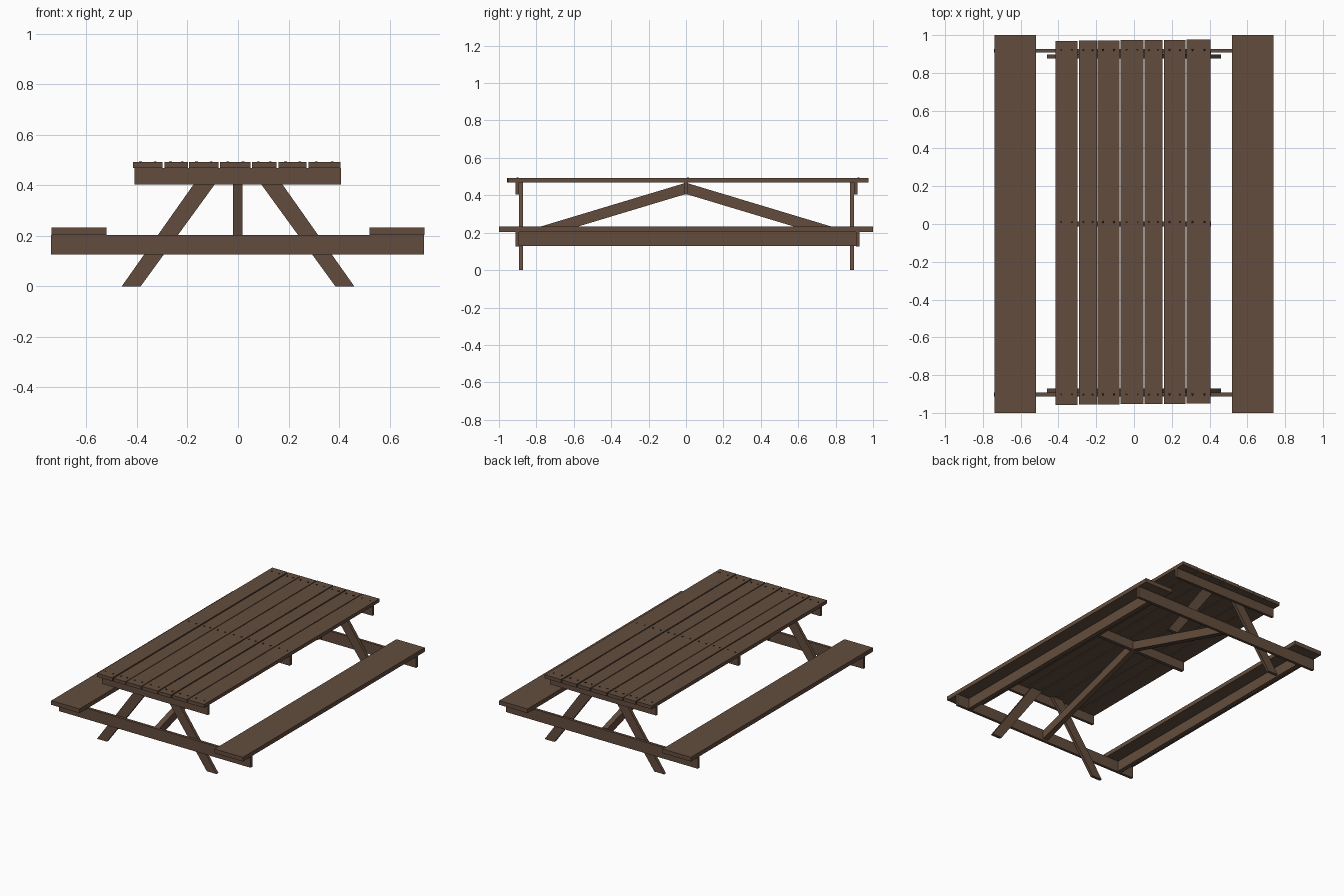
import bpy, bmesh

if "Cube" in bpy.data.objects:
    bpy.data.objects.remove(bpy.data.objects["Cube"])


def material(name, rgb):
    m = bpy.data.materials.new(name)
    m.diffuse_color = (*rgb, 1)
    m.use_nodes = True
    m.node_tree.nodes["Principled BSDF"].inputs["Base Color"].default_value = m.diffuse_color
    return m


WOOD = material("brown wood", (0.125, 0.073, 0.047))
NAIL = material("dark nail", (0.02, 0.015, 0.012))


def finish(name, bm, mat):
    bmesh.ops.recalc_face_normals(bm, faces=bm.faces)
    me = bpy.data.meshes.new(name)
    bm.to_mesh(me)
    bm.free()
    me.materials.append(mat)
    ob = bpy.data.objects.new(name, me)
    bpy.context.collection.objects.link(ob)
    return ob


def prism(name, pts, axis, lo, hi):
    """Extrude a 2D outline along an axis ('x': pts are y,z; 'y': pts are x,z)."""
    bm = bmesh.new()
    co = (lambda p, t: (t, p[0], p[1])) if axis == 'x' else (lambda p, t: (p[0], t, p[1]))
    a = [bm.verts.new(co(p, lo)) for p in pts]
    b = [bm.verts.new(co(p, hi)) for p in pts]
    bm.faces.new(a)
    bm.faces.new(b[::-1])
    n = len(pts)
    for i in range(n):
        bm.faces.new((a[i], b[i], b[(i + 1) % n], a[(i + 1) % n]))
    return finish(name, bm, WOOD)


def box(name, x0, x1, y0, y1, z0, z1):
    return prism(name, [(x0, z0), (x1, z0), (x1, z1), (x0, z1)], 'y', y0, y1)


# table top planks, slightly uneven in width, length and height
planks = [(-0.415, -0.298), (-0.290, -0.197), (-0.193, -0.077), (-0.071, 0.050),
          (0.056, 0.152), (0.160, 0.272), (0.278, 0.405)]
nails = bmesh.new()
for i, (x0, x1) in enumerate(planks):
    shift = 0.001 * i
    top = 0.491 if i % 3 else 0.492
    box("top_plank", x0, x1, -0.957 + shift, 0.970 + shift, 0.468, top)
    # two nails per plank over each cleat
    for y in (-0.902, 0.010, 0.922):
        for f in (0.25, 0.75):
            r = bmesh.ops.create_cone(nails, cap_ends=True, segments=8,
                                      radius1=0.006, radius2=0.005, depth=0.006)
            bmesh.ops.translate(nails, verts=r["verts"],
                                vec=(x0 + (x1 - x0) * f, y, 0.4915))
finish("nail_heads", nails, NAIL)

# cleats under the top
for y0, y1 in ((-0.911, -0.893), (-0.012, 0.012), (0.898, 0.916)):
    box("top_cleat", -0.41, 0.407, y0, y1, 0.403, 0.468)

# long beams that carry the seats
for y0, y1 in ((-0.912, -0.893), (0.908, 0.927)):
    box("seat_beam", -0.74, 0.736, y0, y1, 0.125, 0.203)

# seats with a stiffening rail underneath
for s in (-1, 1):
    xa, xb = sorted((s * 0.52, s * 0.738))
    box("seat", xa, xb, -1, 1, 0.203, 0.232)
    box("seat_rail", s * 0.63 - 0.015, s * 0.63 + 0.015, -0.893, 0.908, 0.130, 0.203)

# slanted legs
for y0, y1 in ((-0.893, -0.872), (0.877, 0.898)):
    for s in (-1, 1):
        prism("leg", [(s * 0.46, 0), (s * 0.385, 0), (s * 0.045, 0.468), (s * 0.13, 0.468)],
              'y', y0, y1)

# diagonal braces from the middle cleat down to the seat beams
for s in (-1, 1):
    prism("brace", [(0, 0.467), (s * 0.893, 0.198), (s * 0.893, 0.138), (0, 0.407)],
          'x', -0.02, 0.018)
